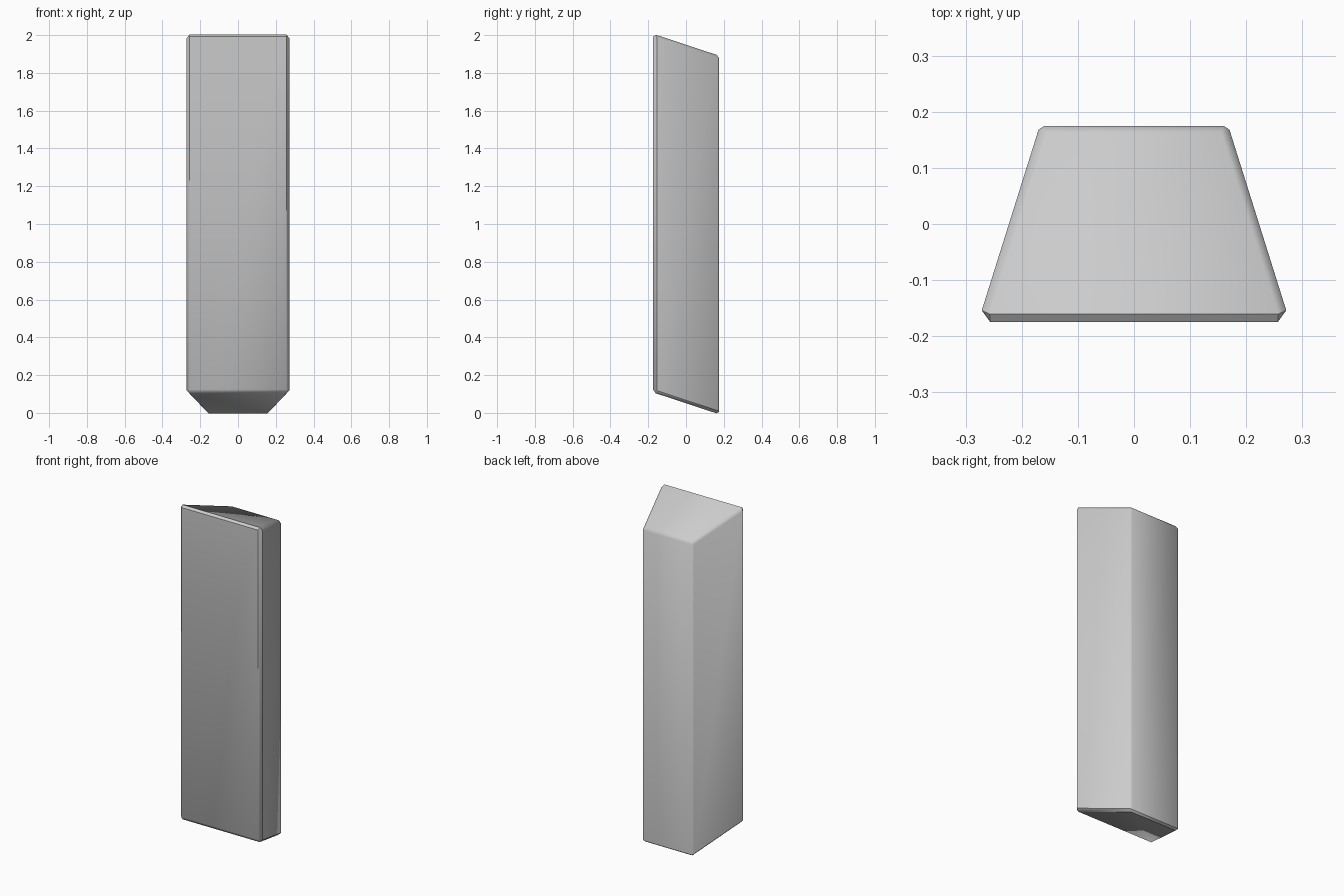
import bpy, bmesh, math

if "Cube" in bpy.data.objects:
    bpy.data.objects.remove(bpy.data.objects["Cube"])

SLOPE = -0.33          # ends tilt down towards the back
FRONT, BACK = 0.278, 0.168
DEPTH = 0.175

# Tapered bar with slanted parallel ends
bm = bmesh.new()
profile = [(-FRONT, -DEPTH), (FRONT, -DEPTH), (BACK, DEPTH), (-BACK, DEPTH)]
base = bm.faces.new([bm.verts.new((x, y, 0.051 + SLOPE * y)) for x, y in profile])
ext = bmesh.ops.extrude_face_region(bm, geom=[base])
for v in ext["geom"]:
    if isinstance(v, bmesh.types.BMVert):
        v.co.z += 1.898
bmesh.ops.recalc_face_normals(bm, faces=bm.faces)

# Back edges get a finer bevel than the front ones
weight = bm.edges.layers.float.new("bevel_weight_edge")
for e in bm.edges:
    back = all(v.co.y > 0 for v in e.verts)
    upright = abs(e.verts[0].co.z - e.verts[1].co.z) > 1
    e[weight] = (0.35 if upright else 0.6) if back else (1.0 if upright else 0.7)

mesh = bpy.data.meshes.new("slanted_bar")
bm.to_mesh(mesh)
bm.free()
bar = bpy.data.objects.new("slanted_bar", mesh)
bpy.context.collection.objects.link(bar)
bpy.context.view_layer.objects.active = bar
bar.select_set(True)

# Single-step chamfer
bev = bar.modifiers.new("chamfer", 'BEVEL')
bev.limit_method = 'WEIGHT'
bev.width = 0.022
bev.segments = 1
bpy.ops.object.modifier_apply(modifier=bev.name)
bpy.ops.object.shade_smooth_by_angle(angle=math.radians(45))
